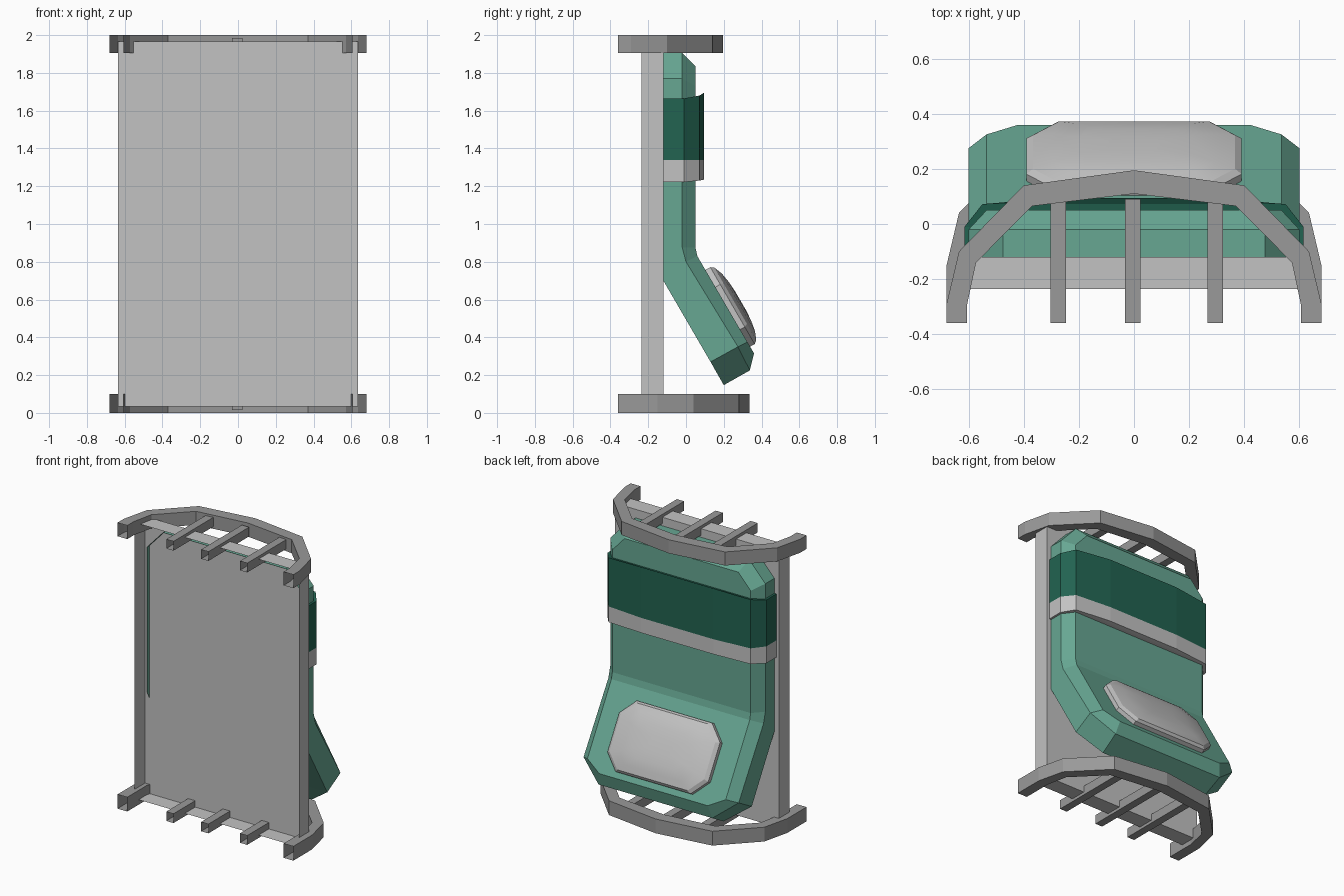
import bpy, bmesh, math

if "Cube" in bpy.data.objects:
    bpy.data.objects.remove(bpy.data.objects["Cube"])


def material(name, rgb):
    m = bpy.data.materials.new(name)
    m.diffuse_color = (*rgb, 1)
    m.use_nodes = True
    m.node_tree.nodes["Principled BSDF"].inputs["Base Color"].default_value = m.diffuse_color
    return m


LIGHT = material("light grey", (0.54, 0.54, 0.54))
RAIL = material("mid grey", (0.32, 0.32, 0.32))
GREEN = material("soft green", (0.135, 0.385, 0.29))
DARK = material("dark green", (0.016, 0.125, 0.082))


def make(name, verts, faces, mat):
    me = bpy.data.meshes.new(name)
    me.from_pydata(verts, [], faces)
    bm = bmesh.new()
    bm.from_mesh(me)
    bmesh.ops.remove_doubles(bm, verts=bm.verts, dist=1e-5)
    bmesh.ops.recalc_face_normals(bm, faces=bm.faces)
    bm.to_mesh(me)
    bm.free()
    me.materials.append(mat)
    ob = bpy.data.objects.new(name, me)
    bpy.context.collection.objects.link(ob)
    return ob


def mirrored(half):
    """Points from +x side to the centre, continued to the -x side."""
    return half + [(-p[0], *p[1:]) for p in reversed(half) if p[0] > 1e-6]


def box(name, x0, x1, y0, y1, z0, z1, mat, open_front=False):
    v = [(x, y, z) for x in (x0, x1) for y in (y0, y1) for z in (z0, z1)]
    f = [(0, 1, 3, 2), (4, 6, 7, 5), (0, 2, 6, 4), (1, 5, 7, 3), (2, 3, 7, 6)]
    if not open_front:
        f.append((0, 4, 5, 1))
    ob = make(name, v, f, mat)
    if open_front:  # outside normals stay consistent for the open tray
        c = sum((p.center.x * p.normal.x for p in ob.data.polygons))
        if c - (x0 + x1) / 2 * sum(p.normal.x for p in ob.data.polygons) < 0:
            ob.data.flip_normals()
    return ob


def arch_rail(name, shift, z0, z1):
    outer = mirrored([(0.68, -0.36), (0.68, -0.29 + shift), (0.635, -0.10 + shift),
                      (0.40, 0.14 + shift), (0, 0.195 + shift)])
    inner = mirrored([(0.605, -0.36), (0.605, -0.29 + shift), (0.573, -0.14 + shift),
                      (0.37, 0.065 + shift), (0, 0.11 + shift)])
    n = len(outer)
    v = [(x, y, z) for ring, z in ((outer, z0), (outer, z1), (inner, z1), (inner, z0))
         for x, y in ring]
    f = []
    for k in range(4):
        for i in range(n - 1):
            a, b = k * n, (k + 1) % 4 * n
            f.append((a + i, a + i + 1, b + i + 1, b + i))
    return make(name, v, f, RAIL)


# Open tray panel at the front
box("tray_panel", -0.635, 0.635, -0.235, -0.12, 0.035, 1.965, LIGHT, True)

# Arched rails and cross bars at both ends
arch_rail("top_rail", 0, 1.905, 2.0)
arch_rail("bottom_rail", 0.14, 0, 0.10)
for end, z, reach in (("top", 1.92, 0.09), ("bottom", 0.015, 0.23)):
    for i, x in enumerate((-0.275, -0.005, 0.295)):
        box(f"{end}_bar_{i}", x - 0.028, x + 0.028, -0.36, reach, z, z + 0.065, RAIL, True)

# Bent padded body: three outlines from front to back
front = [(0.475, -0.15, 1.905), (0.6, -0.15, 1.77), (0.6, -0.15, 0.76),
         (0.6, -0.12, 0.70), (0.6, 0.13, 0.27), (0.43, 0.2, 0.147)]
mid = [(0.475, -0.02, 1.905), (0.6, -0.02, 1.77), (0.6, -0.02, 0.875),
       (0.6, 0.0, 0.80), (0.6, 0.275, 0.35), (0.44, 0.338, 0.225)]
back = [(0.44, 0.05, 1.835), (0.535, 0.05, 1.73), (0.535, 0.05, 0.875),
        (0.535, 0.06, 0.83), (0.535, 0.325, 0.375), (0.42, 0.36, 0.315)]
loops = [mirrored(h) for h in (front, mid, back)]
n = len(loops[0])
faces = []
for k in range(2):
    for i in range(n):
        j = (i + 1) % n
        faces.append((k * n + i, k * n + j, k * n + n + j, k * n + n + i))
for i in range(5):
    b = 2 * n
    faces.append((b + i, b + i + 1, b + n - 2 - i, b + n - 1 - i))
    if i >= 3:  # underside of the lower flap
        faces.append((i, i + 1, n - 2 - i, n - 1 - i))
make("padded_body", sum(loops, []), faces, GREEN)


# Bands wrapped around the body
def band(name, z_low, z_high, mat):
    plan = mirrored([(0.615, -0.12), (0.615, -0.01), (0.55, 0.072), (0.28, 0.095)])
    lo, hi = z_low + z_low[::-1], z_high + z_high[::-1]
    m = len(plan)
    v = [(x, y, z) for (x, y), z in zip(plan, lo)] + [(x, y, z) for (x, y), z in zip(plan, hi)]
    f = [(i, i + 1, m + i + 1, m + i) for i in range(m - 1)]
    for b in (0, m):
        f += [(b + i, b + i + 1, b + m - 2 - i, b + m - 1 - i) for i in range(3)]
    make(name, v, f, mat)


band("wide_band", [1.34] * 4, [1.665, 1.665, 1.68, 1.695], DARK)
band("narrow_band", [1.222, 1.222, 1.23, 1.235], [1.34] * 4, LIGHT)

# Domed pillow pad on the lower flap (u runs down the slope, h is height off it)
octagon = [(0.39, -0.13), (0.39, 0.13), (0.29, 0.235), (-0.29, 0.235),
           (-0.39, 0.13), (-0.39, -0.13), (-0.29, -0.235), (0.29, -0.235)]
c, s = math.cos(math.radians(60)), math.sin(math.radians(60))
v, f = [], []
rings = [(1, -0.02), (1, 0.03), (0.94, 0.048), (0.75, 0.066), (0.5, 0.076), (0.25, 0.08)]
for scale, h in rings:
    for x, u in octagon:
        d = 0.32 + u * scale
        v.append((x * scale, 0.06 + c * d + s * h, 0.83 - s * d + c * h))
for k in range(len(rings) - 1):
    for i in range(8):
        j = (i + 1) % 8
        f.append((k * 8 + i, k * 8 + j, k * 8 + 8 + j, k * 8 + 8 + i))
f.append(tuple(range(len(v) - 8, len(v))))
f.append(tuple(range(8)))
pillow = make("pillow_pad", v, f, LIGHT)
for p in pillow.data.polygons:
    p.use_smooth = 16 <= p.index < 41
